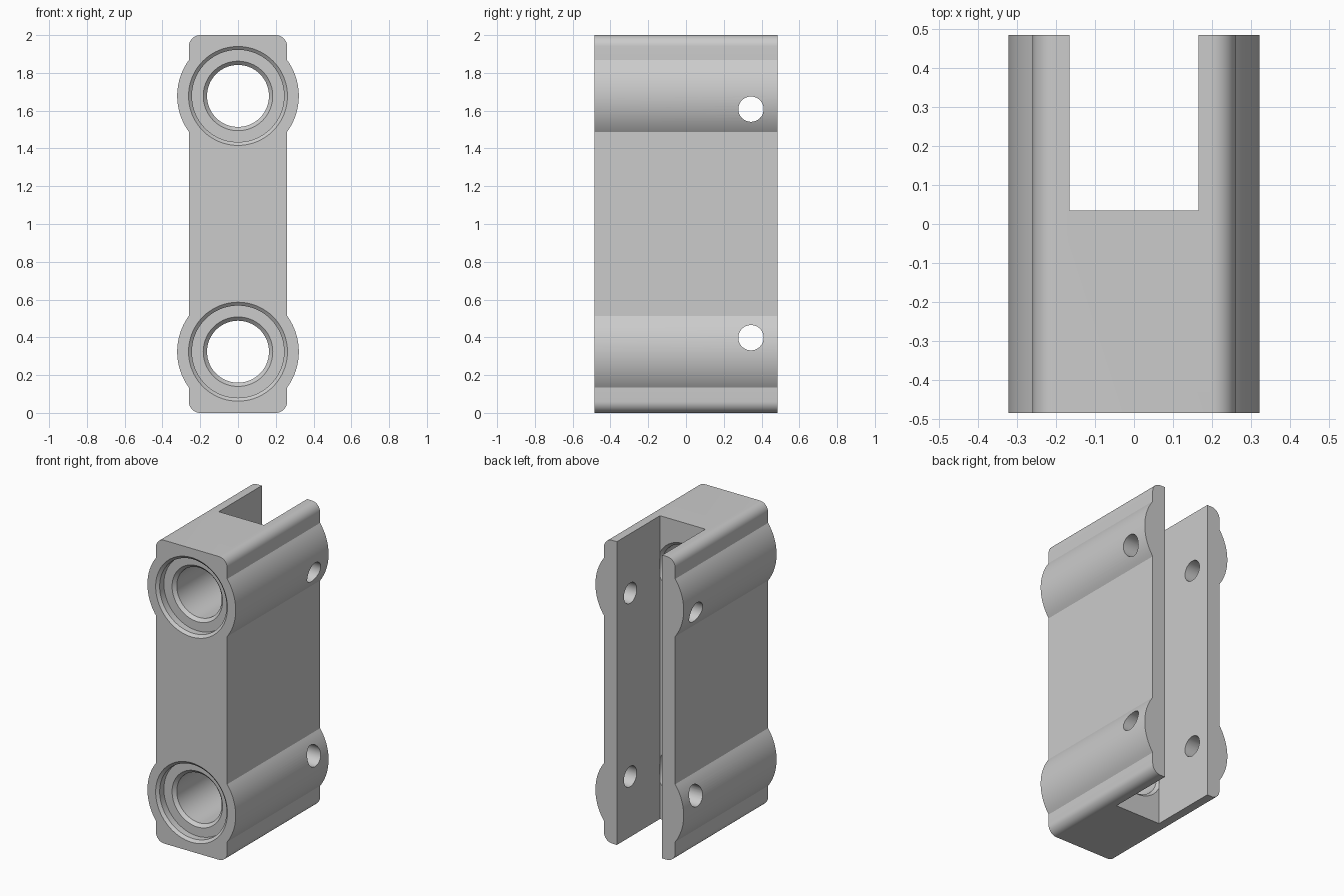
import bpy, bmesh, math
from mathutils import Matrix, Vector

if "Cube" in bpy.data.objects:
    bpy.data.objects.remove(bpy.data.objects["Cube"])

HALF_W, HALF_D, HEIGHT = 0.26, 0.484, 2.0
LOBE_R, CORNER_R = 0.322, 0.06
BORE_Z = (0.324, 1.678)
PIN_Z = (0.398, 1.608)
PIN_Y, PIN_R = 0.344, 0.067
SLOT_HALF, SLOT_Y = 0.1655, 0.035
BORE_R = 0.164

grey = bpy.data.materials.new("plain_grey")
grey.use_nodes = True
grey.diffuse_color = (0.6, 0.6, 0.6, 1)
grey.node_tree.nodes["Principled BSDF"].inputs["Base Color"].default_value = (0.6, 0.6, 0.6, 1)


def make_object(name, bm):
    bmesh.ops.recalc_face_normals(bm, faces=bm.faces)
    mesh = bpy.data.meshes.new(name)
    bm.to_mesh(mesh)
    bm.free()
    mesh.materials.append(grey)
    obj = bpy.data.objects.new(name, mesh)
    bpy.context.collection.objects.link(obj)
    return obj


def arc(cx, cz, r, start, end, steps):
    angles = [start + (end - start) * i / steps for i in range(steps + 1)]
    return [(cx + r * math.cos(a), cz + r * math.sin(a)) for a in angles]


def lathe_y(name, profile, z, segments=80):
    """Solid of revolution about a y-parallel axis; profile is (y, radius)."""
    bm = bmesh.new()
    rings = []
    for y, r in profile:
        rings.append([bm.verts.new((x, y, zz))
                      for x, zz in arc(0, z, r, 0, math.tau, segments)[:-1]])
    for a, b in zip(rings, rings[1:]):
        for i in range(segments):
            j = (i + 1) % segments
            bm.faces.new((a[i], a[j], b[j], b[i]))
    bm.faces.new(rings[0])
    bm.faces.new(rings[-1])
    return make_object(name, bm)


# Body outline: rounded bar with a round lobe at each bore
half_turn = math.pi / 2
lobe = math.acos(HALF_W / LOBE_R)
side = arc(HALF_W - CORNER_R, CORNER_R, CORNER_R, -half_turn, 0, 10)
for z in BORE_Z:
    side += arc(0, z, LOBE_R, -lobe, lobe, 24)
side += arc(HALF_W - CORNER_R, HEIGHT - CORNER_R, CORNER_R, 0, half_turn, 10)
outline = side + [(-x, z) for x, z in reversed(side)]

bm = bmesh.new()
face = bm.faces.new([bm.verts.new((x, -HALF_D, z)) for x, z in outline])
extruded = bmesh.ops.extrude_face_region(bm, geom=[face])["geom"]
bmesh.ops.translate(bm, vec=(0, 2 * HALF_D, 0),
                    verts=[v for v in extruded if isinstance(v, bmesh.types.BMVert)])
body = make_object("clamp_body", bm)

cutters = []

# Rear slot, open at top and bottom
bm = bmesh.new()
depth = 1.0
bmesh.ops.create_cube(bm, size=1, matrix=Matrix.Translation((0, SLOT_Y + depth / 2, 1))
                      @ Matrix.Diagonal(Vector((2 * SLOT_HALF, depth, 3, 1))))
cutters.append(make_object("slot_cutter", bm))

# Stepped bores: chamfered counterbore, then chamfered through bore
floor = -HALF_D + 0.06
bore = [(-HALF_D - 0.05, 0.262), (-HALF_D, 0.262), (-HALF_D + 0.016, 0.244),
        (floor, 0.244), (floor, BORE_R + 0.02), (floor + 0.02, BORE_R),
        (SLOT_Y - 0.02, BORE_R), (SLOT_Y + 0.001, BORE_R + 0.02)]
for z in BORE_Z:
    cutters.append(lathe_y("bore_cutter", bore, z))

# Cross pin holes through both cheeks
for z in PIN_Z:
    bm = bmesh.new()
    bmesh.ops.create_cone(bm, cap_ends=True, segments=48, radius1=PIN_R, radius2=PIN_R, depth=1,
                          matrix=Matrix.Translation((0, PIN_Y, z)) @ Matrix.Rotation(half_turn, 4, "Y"))
    cutters.append(make_object("pin_cutter", bm))

bpy.ops.object.select_all(action="DESELECT")
bpy.context.view_layer.objects.active = body
body.select_set(True)
for cutter in cutters:
    cutter.hide_render = True
    cut = body.modifiers.new("cut", "BOOLEAN")
    cut.operation = "DIFFERENCE"
    cut.solver = "EXACT"
    cut.object = cutter
    bpy.ops.object.modifier_apply(modifier=cut.name)
    bpy.data.objects.remove(cutter)

bpy.ops.object.shade_smooth_by_angle(angle=math.radians(25))
